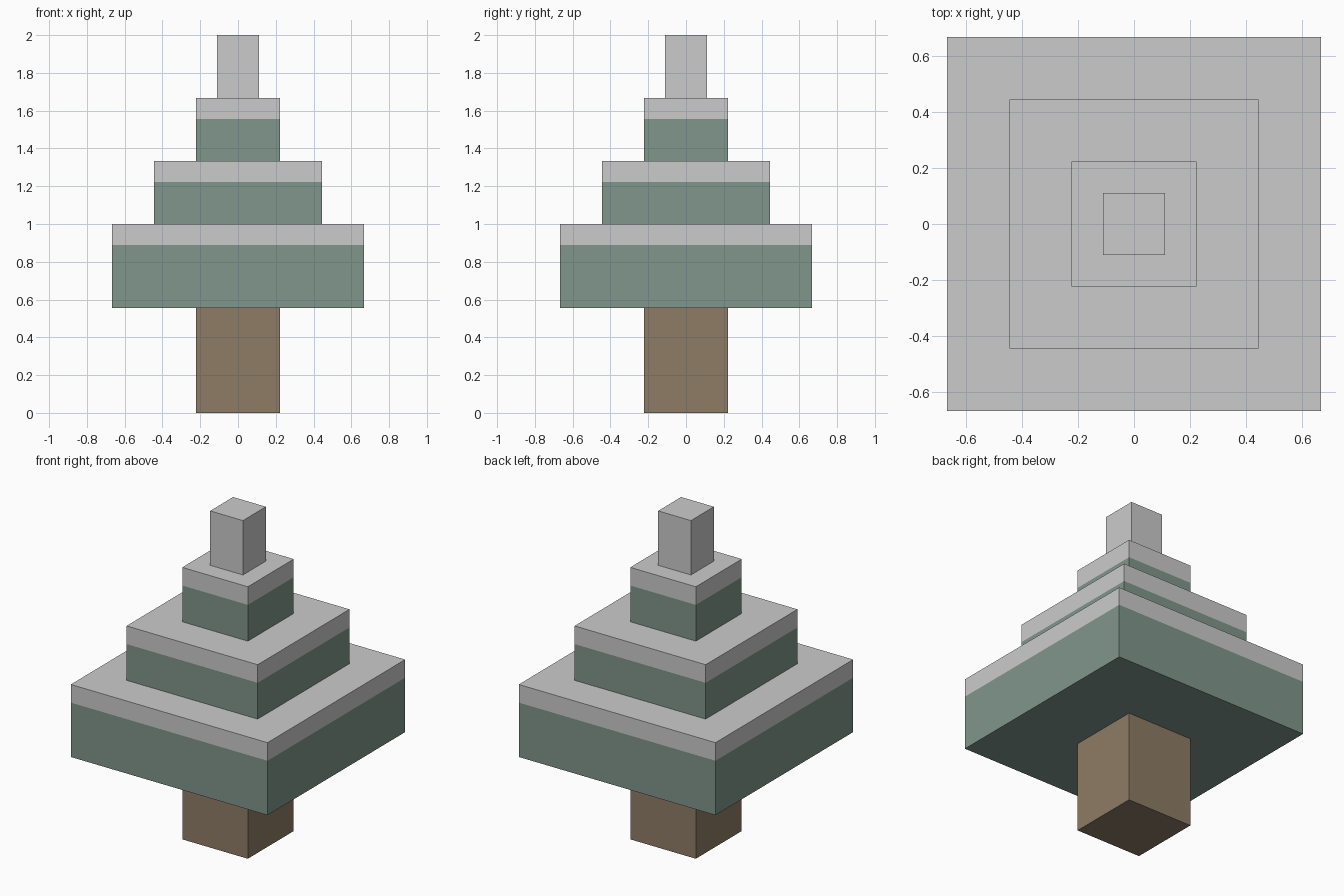
import bpy
import bmesh

cube = bpy.data.objects.get("Cube")
if cube:
    bpy.data.objects.remove(cube, do_unlink=True)

UNIT = 1 / 9  # the whole tree sits on a grid of ninths


def make_material(name, rgb):
    mat = bpy.data.materials.new(name)
    mat.use_nodes = True
    color = (*rgb, 1)
    mat.diffuse_color = color
    mat.node_tree.nodes["Principled BSDF"].inputs["Base Color"].default_value = color
    return mat


bark = make_material("bark brown", (0.27, 0.20, 0.13))
needles = make_material("needle green", (0.22, 0.305, 0.265))
snow = make_material("snow grey", (0.60, 0.60, 0.605))


def block(name, half, bottom, top, mat, snow_line=None):
    """Square block in grid units; faces above snow_line become snow."""
    bm = bmesh.new()
    bmesh.ops.create_cube(bm, size=1)
    for v in bm.verts:
        v.co.x *= 2 * half * UNIT
        v.co.y *= 2 * half * UNIT
        v.co.z = (top if v.co.z > 0 else bottom) * UNIT
    mesh = bpy.data.meshes.new(name)
    mesh.materials.append(mat)
    if snow_line is not None:
        mesh.materials.append(snow)
        bmesh.ops.bisect_plane(bm, geom=bm.verts[:] + bm.edges[:] + bm.faces[:],
                               plane_co=(0, 0, snow_line * UNIT), plane_no=(0, 0, 1))
        for face in bm.faces:
            face.material_index = int(face.calc_center_median().z > snow_line * UNIT)
    bm.to_mesh(mesh)
    bm.free()
    obj = bpy.data.objects.new(name, mesh)
    bpy.context.collection.objects.link(obj)


# Trunk
block("trunk", 2, 0, 5, bark)

# Three tiers of branches, each with a snowy upper band
for name, half, bottom, top in (("lower_branches", 6, 5, 9),
                                ("middle_branches", 4, 9, 12),
                                ("upper_branches", 2, 12, 15)):
    block(name, half, bottom, top, needles, snow_line=top - 1)

# Snowy tip
block("snowy_tip", 1, 15, 18, snow)
